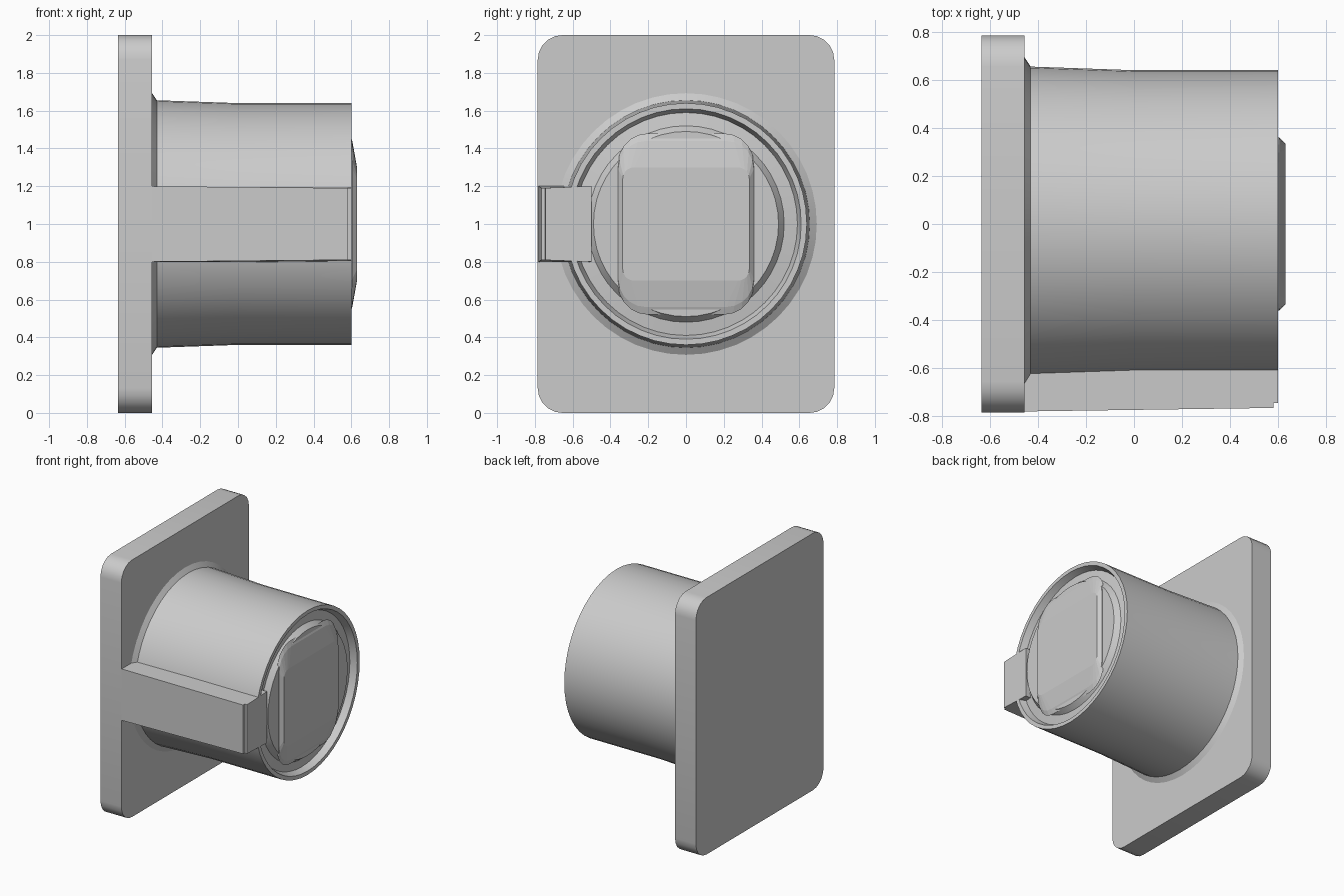
import bpy, bmesh, math
from mathutils import Matrix

if "Cube" in bpy.data.objects:
    bpy.data.objects.remove(bpy.data.objects["Cube"], do_unlink=True)

grey = bpy.data.materials.new("light_grey")
grey.use_nodes = True
grey.diffuse_color = (0.6, 0.6, 0.6, 1)
grey.node_tree.nodes["Principled BSDF"].inputs["Base Color"].default_value = (0.6, 0.6, 0.6, 1)


def finish(bm, name, smooth=True):
    bmesh.ops.recalc_face_normals(bm, faces=bm.faces)
    mesh = bpy.data.meshes.new(name)
    bm.to_mesh(mesh)
    bm.free()
    mesh.materials.append(grey)
    ob = bpy.data.objects.new(name, mesh)
    bpy.context.collection.objects.link(ob)
    if smooth:
        bpy.ops.object.select_all(action="DESELECT")
        ob.select_set(True)
        bpy.context.view_layer.objects.active = ob
        bpy.ops.object.shade_smooth_by_angle(angle=math.radians(30))
    return ob


def loft(name, sections, smooth=True):
    """Join rings of points along x and cap both ends."""
    bm = bmesh.new()
    rings = [[bm.verts.new((x, y, z)) for y, z in ring] for x, ring in sections]
    n = len(rings[0])
    for a, b in zip(rings, rings[1:]):
        for i in range(n):
            j = (i + 1) % n
            bm.faces.new((a[i], a[j], b[j], b[i]))
    bm.faces.new(rings[0])
    bm.faces.new(rings[-1])
    return finish(bm, name, smooth)


def circle(r, n=48):
    return [(r * math.cos(2 * math.pi * i / n), 1 + r * math.sin(2 * math.pi * i / n))
            for i in range(n)]


def rounded(hy, hz, r, steps=5):
    """Rounded rectangle centred on the shaft axis."""
    pts = []
    for k, (sy, sz) in enumerate([(1, 1), (-1, 1), (-1, -1), (1, -1)]):
        for i in range(steps + 1):
            a = math.pi / 2 * (k + i / steps)
            pts.append((sy * (hy - r) + r * math.cos(a), 1 + sz * (hz - r) + r * math.sin(a)))
    return pts


# Flat mounting plate with rounded corners
plate = rounded(0.785, 1.0, 0.13)
loft("mounting_plate", [(-0.635, plate), (-0.455, plate)])

# Barrel with a flared foot and a shallow groove inside the end rim
barrel = [(-0.46, 0.7), (-0.43, 0.655), (0, 0.64), (0.6, 0.64),
          (0.6, 0.61), (0.55, 0.59), (0.56, 0.52), (0.6, 0.49)]
loft("barrel", [(x, circle(r)) for x, r in barrel])

# Raised pad in the middle of the end face
loft("end_pad", [(0.59, rounded(0.36, 0.48, 0.16)), (0.605, rounded(0.36, 0.44, 0.15)),
                 (0.63, rounded(0.335, 0.3, 0.06))], smooth=False)

# Key block running along the front of the barrel
bm = bmesh.new()
size = Matrix.Translation((0.07, -0.64, 1)) @ Matrix.Diagonal((1.06, 0.28, 0.4, 1))
bmesh.ops.create_cube(bm, size=1, matrix=size)
for v in bm.verts:
    if v.co.x > 0 and v.co.y < -0.7:
        v.co.y += 0.015
        v.co.z += 0.01 if v.co.z < 1 else -0.01
edges = [e for e in bm.edges if all(v.co.x > 0 and v.co.y < -0.7 for v in e.verts)]
bmesh.ops.bevel(bm, geom=edges, offset=0.02, segments=2, affect="EDGES")
finish(bm, "key_block", smooth=False)
